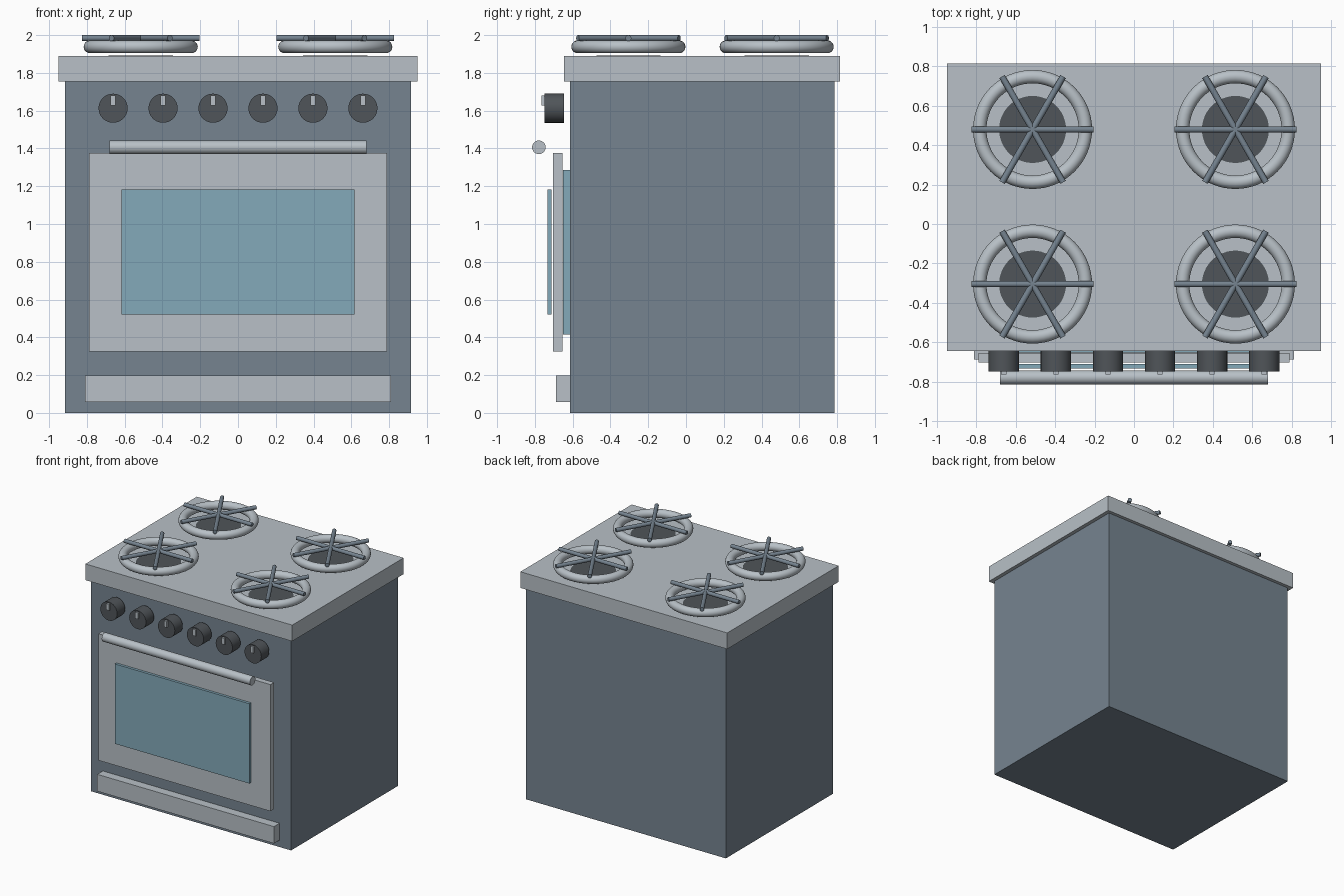
import bpy
import math

old = bpy.data.objects.get("Cube")
if old:
    bpy.data.objects.remove(old, do_unlink=True)


def material(name, *rgb):
    m = bpy.data.materials.new(name)
    m.use_nodes = True
    m.diffuse_color = (*rgb, 1)
    m.node_tree.nodes["Principled BSDF"].inputs["Base Color"].default_value = (*rgb, 1)
    return m


STEEL = material("pale steel", 0.48, 0.53, 0.57)
SLATE = material("slate enamel", 0.18, 0.23, 0.28)
GLASS = material("blue glass", 0.23, 0.40, 0.49)
IRON = material("dark iron", 0.08, 0.09, 0.10)


def finish(name, mat, smooth=False):
    ob = bpy.context.object
    ob.name = ob.data.name = name
    ob.data.materials.append(mat)
    if smooth:
        bpy.ops.object.shade_smooth_by_angle(angle=math.radians(40))
    return ob


def box(name, mat, x, y, z):
    """Box from its (min, max) extent on each axis."""
    bpy.ops.mesh.primitive_cube_add(size=1, location=[sum(a) / 2 for a in (x, y, z)])
    bpy.context.object.scale = [a[1] - a[0] for a in (x, y, z)]
    bpy.ops.object.transform_apply(location=False, rotation=False, scale=True)
    return finish(name, mat)


def rod(name, mat, radius, length, loc, rot=(0, 0, 0), sides=32):
    bpy.ops.mesh.primitive_cylinder_add(vertices=sides, radius=radius, depth=length,
                                        location=loc, rotation=rot)
    return finish(name, mat, True)


def wide(half):
    return (-half, half)


# Cabinet and hob
box("body", SLATE, wide(0.917), (-0.614, 0.787), (0, 1.755))
box("cooktop", STEEL, wide(0.949), (-0.645, 0.815), (1.755, 1.889))

# Oven door, glass and drawer
box("inner_pane", GLASS, wide(0.70), (-0.652, -0.614), (0.415, 1.285))
box("oven_door", STEEL, wide(0.79), (-0.703, -0.655), (0.325, 1.375))
box("door_window", GLASS, wide(0.617), (-0.733, -0.711), (0.52, 1.182))
box("drawer_front", STEEL, wide(0.811), (-0.687, -0.614), (0.057, 0.197))
rod("door_handle", STEEL, 0.036, 1.36, (0, -0.779, 1.406), (0, math.pi / 2, 0))

# Row of control knobs with pointers
for i in range(6):
    x = (i - 2.5) * 0.2645
    rod(f"knob_{i + 1}", IRON, 0.077, 0.104, (x, -0.697, 1.613), (math.pi / 2, 0, 0))
    box(f"knob_pointer_{i + 1}", STEEL, (x - 0.013, x + 0.013), (-0.765, -0.745), (1.627, 1.68))

# Four burners: ring, cap and three crossed grate bars
for side, x in (("right", -0.515), ("left", 0.515)):
    for end, y in (("front", -0.305), ("rear", 0.48)):
        tag = f"{end}_{side}"
        bpy.ops.mesh.primitive_torus_add(major_radius=0.268, minor_radius=0.034, major_segments=64,
                                         minor_segments=20, location=(x, y, 1.938))
        finish(f"burner_ring_{tag}", STEEL, True)
        rod(f"burner_cap_{tag}", IRON, 0.17, 0.03, (x, y, 1.877), sides=48)
        for k in range(3):
            rod(f"grate_bar_{tag}_{k + 1}", SLATE, 0.016, 0.62, (x, y, 1.984),
                (0, math.pi / 2, k * math.pi / 3), 16)
